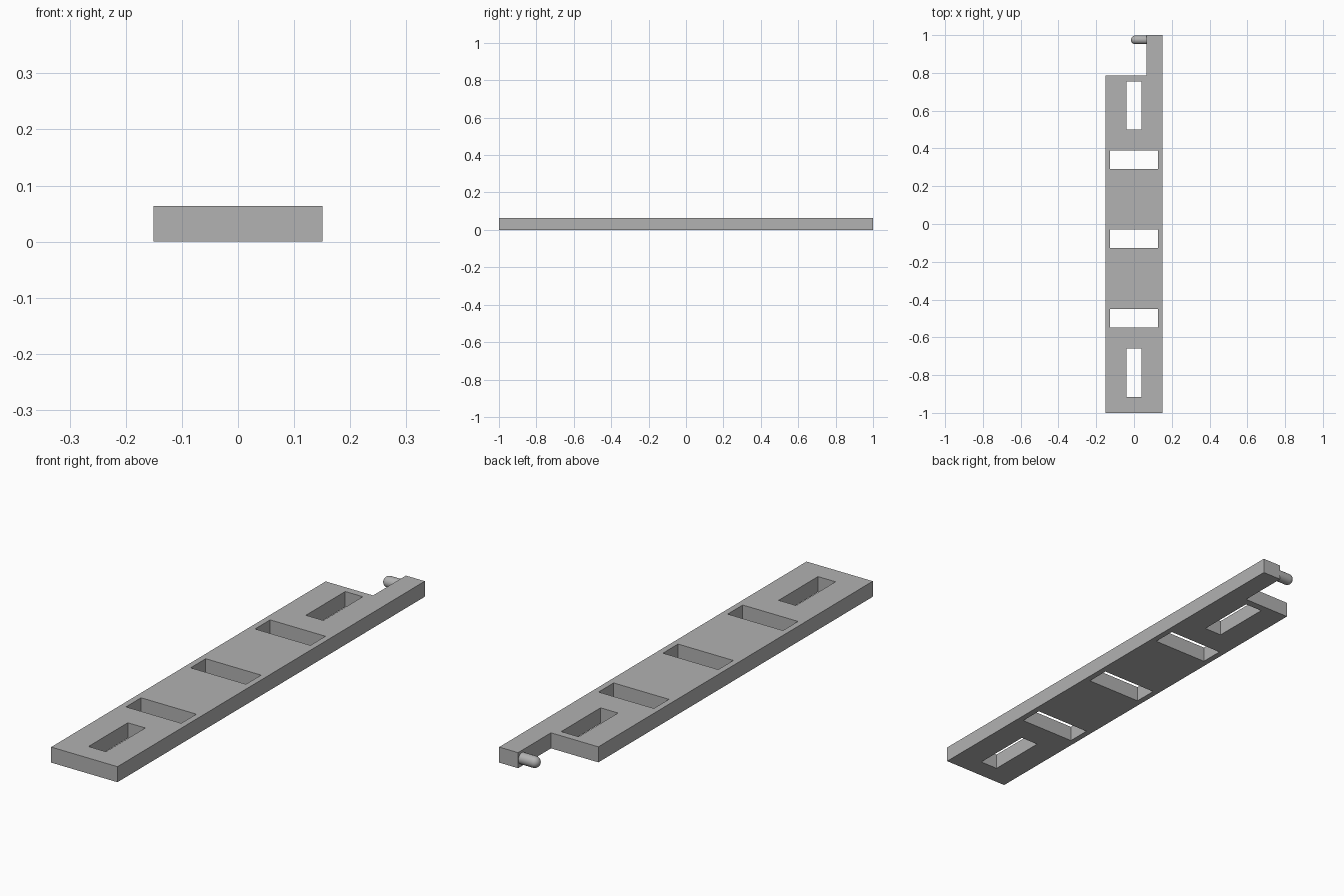
import bpy
import bmesh
from math import sin, cos, pi
from mathutils import Matrix

cube = bpy.data.objects.get("Cube")
if cube:
    bpy.data.objects.remove(cube, do_unlink=True)

HEIGHT = 0.064
HALF_W = 0.151
ARM_X = 0.065      # inner face of the arm
SHOULDER_Y = 0.786  # where the full-width plate ends

grey = bpy.data.materials.new("grey")
grey.use_nodes = True
colour = (0.445, 0.445, 0.445, 1)
grey.diffuse_color = colour
grey.node_tree.nodes["Principled BSDF"].inputs["Base Color"].default_value = colour


def rect(half_x, y0, y1):
    return [(-half_x, y0), (half_x, y0), (half_x, y1), (-half_x, y1)]


# Plate with arm: outline plus slots, filled and extruded
outline = [(-HALF_W, -1), (HALF_W, -1), (HALF_W, 1), (ARM_X, 1),
           (ARM_X, SHOULDER_Y), (-HALF_W, SHOULDER_Y)]
long_slots = [rect(0.04, y, y + 0.256) for y in (-0.916, 0.499)]
cross_slots = [rect(0.126, y, y + 0.098) for y in (-0.549, -0.128, 0.291)]

curve = bpy.data.curves.new("slotted_plate", "CURVE")
curve.dimensions = "2D"
curve.fill_mode = "BOTH"
curve.extrude = HEIGHT / 2
for loop in [outline] + long_slots + cross_slots:
    spline = curve.splines.new("POLY")
    spline.points.add(len(loop) - 1)
    for point, (x, y) in zip(spline.points, loop):
        point.co = (x, y, 0, 1)
    spline.use_cyclic_u = True
curve.materials.append(grey)
plate = bpy.data.objects.new("slotted_plate", curve)
plate.location.z = HEIGHT / 2
bpy.context.collection.objects.link(plate)
bpy.ops.object.select_all(action="DESELECT")
bpy.context.view_layer.objects.active = plate
plate.select_set(True)
bpy.ops.object.convert(target="MESH")

# Weld the shell and face it outward
bm = bmesh.new()
bm.from_mesh(plate.data)
bmesh.ops.remove_doubles(bm, verts=bm.verts, dist=0.0001)
bmesh.ops.recalc_face_normals(bm, faces=bm.faces)
for face in bm.faces:
    face.smooth = False
bm.to_mesh(plate.data)
bm.free()

# Round-ended peg: a profile spun around the x axis
RADIUS, TIP_X, STEPS = 0.023, -0.016, 8
profile = [(ARM_X + 0.005, 0), (ARM_X + 0.005, RADIUS)]
for i in range(STEPS + 1):
    a = pi / 2 * i / STEPS
    profile.append((TIP_X + RADIUS * (1 - sin(a)), RADIUS * cos(a)))

bm = bmesh.new()
verts = [bm.verts.new((x, 0, r)) for x, r in profile]
edges = [bm.edges.new(pair) for pair in zip(verts, verts[1:])]
bmesh.ops.spin(bm, geom=verts + edges, cent=(0, 0, 0), axis=(1, 0, 0),
               angle=2 * pi, steps=32, use_duplicate=False)
bmesh.ops.remove_doubles(bm, verts=bm.verts, dist=0.00005)
bmesh.ops.recalc_face_normals(bm, faces=bm.faces)
bmesh.ops.transform(bm, matrix=Matrix.Translation((0, 0.975, HEIGHT / 2)), verts=bm.verts)
mesh = bpy.data.meshes.new("peg")
bm.to_mesh(mesh)
bm.free()
mesh.materials.append(grey)
peg = bpy.data.objects.new("peg", mesh)
bpy.context.collection.objects.link(peg)
bpy.ops.object.select_all(action="DESELECT")
bpy.context.view_layer.objects.active = peg
peg.select_set(True)
bpy.ops.object.shade_smooth_by_angle(angle=pi / 6)
